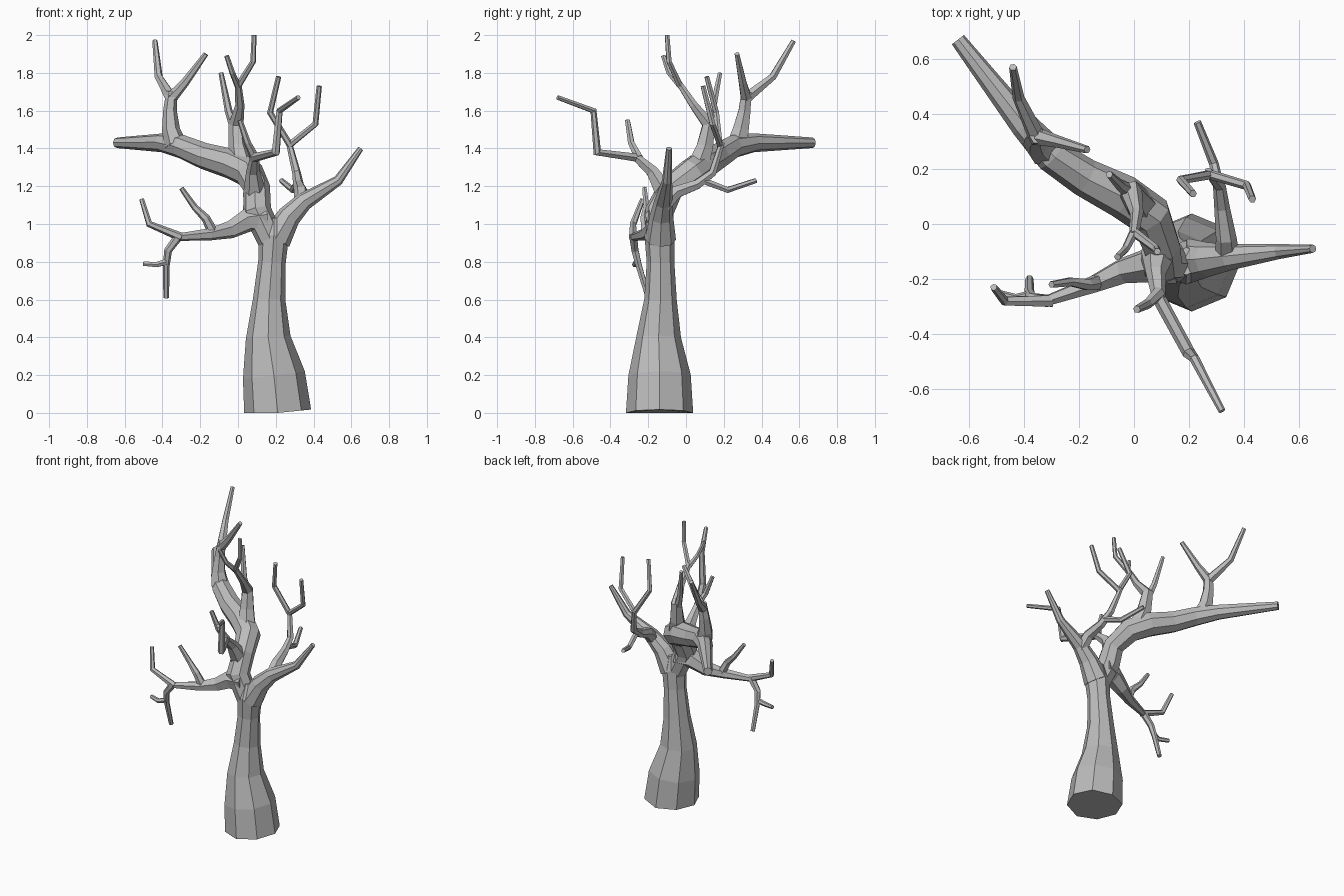
import bpy
import bmesh
import math
from mathutils import Vector

default_cube = bpy.data.objects.get("Cube")
if default_cube:
    bpy.data.objects.remove(default_cube, do_unlink=True)

# Single bark colour
bark = bpy.data.materials.new("grey bark")
bark.use_nodes = True
bark_colour = (.5, .5, .5, 1)
bark.diffuse_color = bark_colour
bark.node_tree.nodes["Principled BSDF"].inputs["Base Color"].default_value = bark_colour


def tube(name, sides, points, radii):
    """Flat-faced tube that follows a path, with one radius per point."""
    path = [Vector(p) for p in points]
    steps = [(b - a).normalized() for a, b in zip(path, path[1:])]
    incoming = [steps[0]] + steps
    outgoing = steps + [steps[-1]]
    bm = bmesh.new()
    rings = []
    across = Vector((1, 0, 0))
    for centre, before, after, radius in zip(path, incoming, outgoing, radii):
        tangent = (before + after).normalized()
        across = across - tangent * across.dot(tangent)
        if across.length < .1:
            across = tangent.orthogonal()
        across.normalize()
        side = tangent.cross(across)
        # Widen the ring at bends so that the tube keeps its thickness
        radius *= min(1.25, 1 / max(.1, tangent.dot(after)))
        ring = []
        for i in range(sides):
            angle = math.tau * i / sides
            offset = across * math.cos(angle) + side * math.sin(angle)
            spot = centre + offset * radius
            spot.z = max(spot.z, 0)
            ring.append(bm.verts.new(spot))
        rings.append(ring)
    for low, high in zip(rings, rings[1:]):
        for i in range(sides):
            j = (i + 1) % sides
            bm.faces.new((low[i], low[j], high[j], high[i]))
    bm.faces.new(rings[0][::-1])
    bm.faces.new(rings[-1])
    bmesh.ops.recalc_face_normals(bm, faces=bm.faces)
    mesh = bpy.data.meshes.new(name)
    bm.to_mesh(mesh)
    bm.free()
    mesh.materials.append(bark)
    part = bpy.data.objects.new(name, mesh)
    bpy.context.collection.objects.link(part)
    return part


def branch(name, root, tip, *points, sides=6):
    """Branch whose radius eases from a flared root to a thin tip."""
    path = [Vector(p) for p in points]
    lengths = [0]
    for a, b in zip(path, path[1:]):
        lengths.append(lengths[-1] + (b - a).length)
    radii = [tip + (root - tip) * (1 - d / lengths[-1]) ** 1.5 for d in lengths]
    return tube(name, sides, points, radii)


# Trunk with a spreading foot
tube("trunk", 8,
     [(.21, -.14, 0), (.19, -.14, .2), (.16, -.145, .4), (.165, -.135, .6),
      (.18, -.135, .8), (.19, -.14, .94), (.19, -.135, 1.03)],
     [.178, .165, .118, .086, .073, .08, .05])

# Heavy limb that rises from the fork and sweeps to the back
tube("main_limb", 8,
     [(.18, -.14, .9), (.1, -.14, 1.07), (.1, -.08, 1.19), (.06, .03, 1.27),
      (-.04, .1, 1.32), (-.18, .17, 1.36), (-.3, .25, 1.41),
      (-.4, .36, 1.43), (-.64, .67, 1.43)],
     [.07, .073, .068, .077, .08, .07, .062, .05, .028])

# Upright branch on the heavy limb, forked at the top
branch("rear_upright", .06, .03,
       (-.33, .27, 1.42), (-.355, .29, 1.5), (-.36, .31, 1.6), (-.35, .32, 1.7))
branch("rear_upright_outer_twig", .033, .014,
       (-.35, .31, 1.66), (-.42, .46, 1.78), (-.44, .57, 1.97))
branch("rear_upright_inner_twig", .033, .014,
       (-.36, .32, 1.66), (-.28, .3, 1.75), (-.17, .27, 1.9))

# Tall crown branch and its twigs
branch("crown_branch", .07, .017,
       (.03, .05, 1.27), (0, .1, 1.41), (-.01, .12, 1.53),
       (.01, .04, 1.63), (0, -.04, 1.75))
branch("crown_back_twig", .03, .013,
       (0, .11, 1.46), (-.05, .14, 1.6), (-.09, .18, 1.8))
branch("crown_right_twig", .018, .013,
       (0, -.03, 1.73), (-.03, -.09, 1.8), (-.06, -.12, 1.89))
branch("crown_left_twig", .018, .013,
       (0, -.03, 1.73), (.08, -.09, 1.86), (.085, -.1, 2))

# Branch that reaches to the front
branch("front_branch", .065, .024,
       (.09, -.1, 1.15), (.08, -.18, 1.28), (.09, -.27, 1.36))
branch("front_long_twig", .025, .013,
       (.08, -.25, 1.35), (.2, -.47, 1.38), (.22, -.49, 1.6), (.32, -.68, 1.67))
branch("front_short_twig", .025, .014,
       (.09, -.25, 1.35), (.05, -.29, 1.43), (.01, -.31, 1.55))

# Branch on the left of the fork
branch("left_limb", .082, .015,
       (.2, -.135, .92), (.27, -.13, 1.04), (.35, -.12, 1.12),
       (.53, -.1, 1.23), (.65, -.09, 1.4), sides=8)
branch("left_upright", .045, .016,
       (.34, -.12, 1.1), (.335, -.05, 1.17), (.32, .06, 1.21),
       (.31, .14, 1.27), (.27, .19, 1.43))
branch("left_upright_outer_twig", .018, .014,
       (.275, .18, 1.42), (.41, .14, 1.53), (.43, .09, 1.73))
branch("left_upright_inner_twig", .018, .014,
       (.28, .18, 1.41), (.17, .16, 1.59), (.215, .11, 1.78))
branch("left_back_twig", .02, .014,
       (.32, .09, 1.23), (.29, .22, 1.18), (.23, .37, 1.23))

# Drooping branch on the right of the fork
branch("right_limb", .08, .02,
       (.15, -.14, 1.03), (.05, -.15, 1.02), (-.04, -.17, .97),
       (-.15, -.22, .945), (-.32, -.28, .93))
branch("right_middle_twig", .03, .013,
       (-.13, -.21, .95), (-.17, -.22, 1.03), (-.23, -.21, 1.09), (-.3, -.22, 1.19))
branch("right_end_twig", .024, .013,
       (-.3, -.28, .93), (-.47, -.28, 1), (-.51, -.23, 1.13))
branch("right_hanging_twig", .024, .015,
       (-.31, -.28, .94), (-.37, -.27, .86), (-.38, -.25, .78), (-.38, -.2, .61))
branch("right_hanging_side_twig", .018, .013,
       (-.38, -.26, .8), (-.43, -.27, .785), (-.5, -.25, .79))
